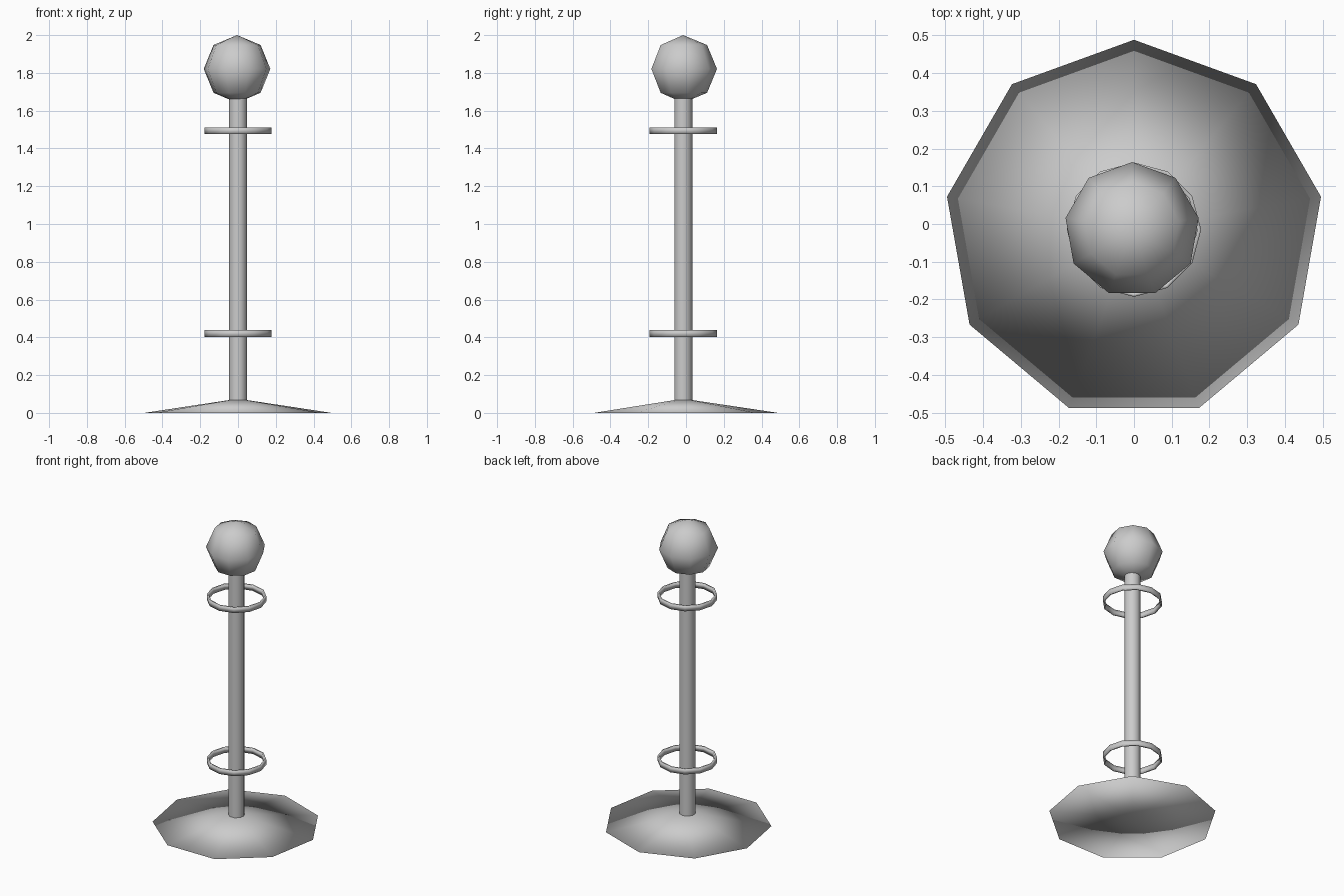
import bpy, bmesh
from math import pi, sin, cos

if "Cube" in bpy.data.objects:
    bpy.data.objects.remove(bpy.data.objects["Cube"])

CY = -0.015  # shared axis position in y


def lathe(name, profile, sides, cx=0.0, closed=False):
    """Revolve (radius, z) points about a vertical axis, first corner at +y."""
    bm = bmesh.new()
    rows = []
    for r, z in profile:
        if r == 0:
            rows.append([bm.verts.new((cx, CY, z))] * sides)
        else:
            rows.append([bm.verts.new((cx + r * cos(pi / 2 + 2 * pi * i / sides),
                                       CY + r * sin(pi / 2 + 2 * pi * i / sides), z))
                         for i in range(sides)])
    pairs = list(zip(rows, rows[1:]))
    if closed:
        pairs.append((rows[-1], rows[0]))
    for a, b in pairs:
        for i in range(sides):
            j = (i + 1) % sides
            corners = list(dict.fromkeys((a[i], a[j], b[j], b[i])))
            bm.faces.new(corners).smooth = True
    bmesh.ops.recalc_face_normals(bm, faces=bm.faces[:])
    mesh = bpy.data.meshes.new(name)
    bm.to_mesh(mesh)
    bm.free()
    obj = bpy.data.objects.new(name, mesh)
    bpy.context.collection.objects.link(obj)
    return obj


# Shallow nine-sided conical foot
lathe("base", [(0, 0), (0.503, 0), (0, 0.075)], 9)

# Upright pole
lathe("pole", [(0.049, 0.03), (0.049, 1.7)], 9)

# Two floating bands around the pole
for label, z in (("lower_ring", 0.42), ("upper_ring", 1.494)):
    lathe(label, [(0.178, z - 0.018), (0.178, z + 0.018),
                  (0.168, z + 0.018), (0.168, z - 0.018)], 12, closed=True)

# Faceted ball on top: nine meridians, four latitude steps
R = 0.179
ball = [(0 if k in (0, 4) else R * sin(pi * k / 4), 2.0 - R + R * cos(pi * k / 4))
        for k in range(5)]
lathe("ball", ball, 9, cx=-0.005)
